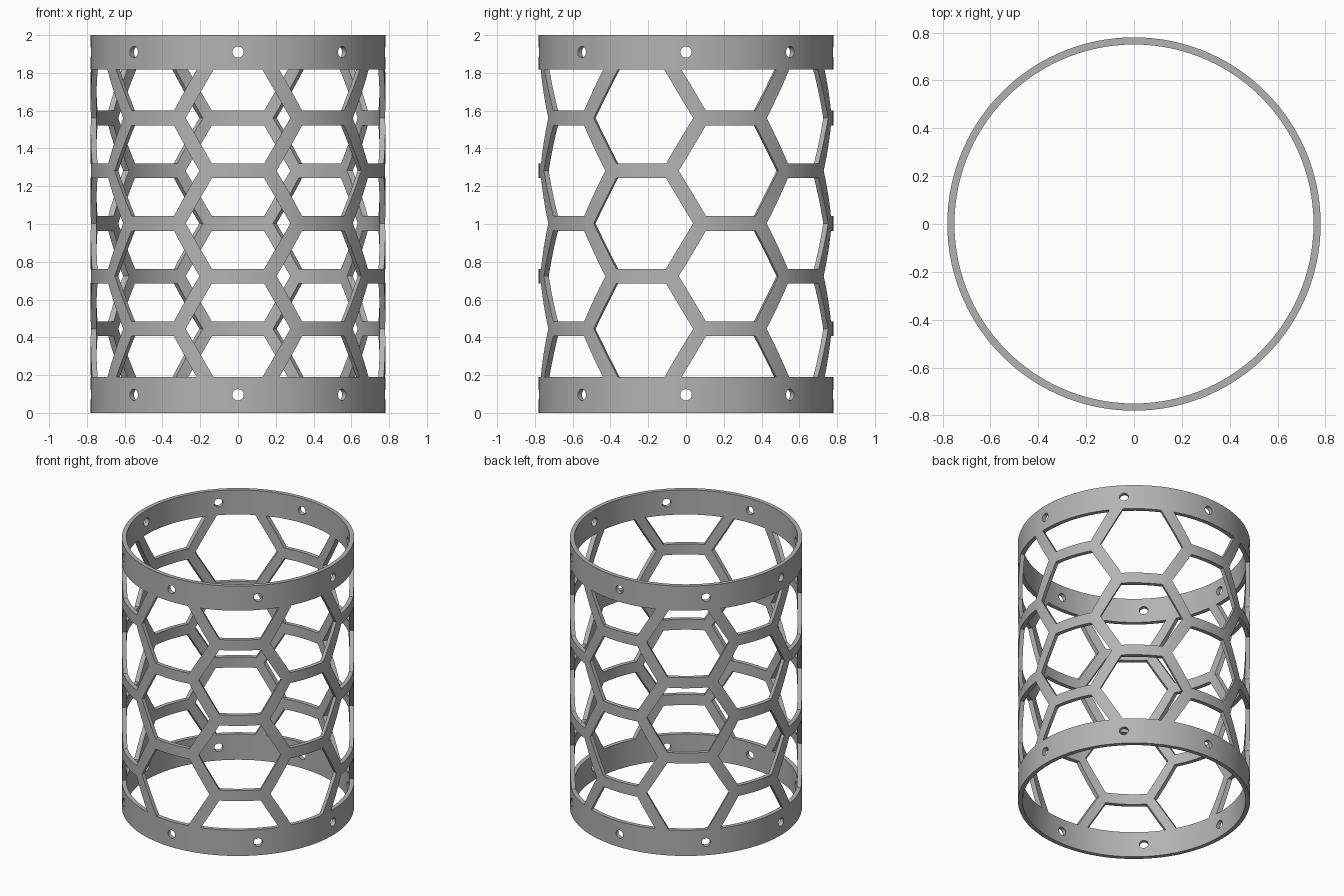
import bpy, bmesh, math

R_OUT, R_IN = 0.78, 0.75
Z_LOW, Z_HIGH, TOP = 0.19, 1.818, 2.0
MID, PITCH, BAR = 1.003, 0.558, 0.078
APOTHEM = (PITCH - BAR) / 2
HEX_R = APOTHEM / math.cos(math.pi / 6)

if "Cube" in bpy.data.objects:
    bpy.data.objects.remove(bpy.data.objects["Cube"])

grey = bpy.data.materials.new("plain grey")
grey.use_nodes = True
grey.diffuse_color = (0.45, 0.45, 0.45, 1)
grey.node_tree.nodes["Principled BSDF"].inputs["Base Color"].default_value = grey.diffuse_color


def make_object(name, bm):
    bmesh.ops.recalc_face_normals(bm, faces=bm.faces[:])
    mesh = bpy.data.meshes.new(name)
    bm.to_mesh(mesh)
    bm.free()
    mesh.materials.append(grey)
    obj = bpy.data.objects.new(name, mesh)
    bpy.context.collection.objects.link(obj)
    return obj


def tube(name, z0, z1, segments=120):
    """Thin-walled cylinder made by sweeping a rectangular section."""
    bm = bmesh.new()
    section = [(R_OUT, z0), (R_OUT, z1), (R_IN, z1), (R_IN, z0)]
    loops = []
    for i in range(segments):
        a = math.tau * i / segments
        loops.append([bm.verts.new((r * math.cos(a), r * math.sin(a), z)) for r, z in section])
    for i in range(segments):
        p, q = loops[i], loops[(i + 1) % segments]
        for j in range(4):
            k = (j + 1) % 4
            bm.faces.new((p[j], q[j], q[k], p[k]))
    return make_object(name, bm)


def add_prism(bm, angle, outline, d0=0.66, d1=0.9):
    """Radial prism with an outline given as (sideways, height)."""
    c, s = math.cos(angle), math.sin(angle)
    near, far = [[bm.verts.new((d * c - t * s, d * s + t * c, z)) for t, z in outline]
                 for d in (d0, d1)]
    bm.faces.new(near)
    bm.faces.new(far[::-1])
    n = len(outline)
    for i in range(n):
        j = (i + 1) % n
        bm.faces.new((near[i], near[j], far[j], far[i]))


def polygon(radius, sides, z):
    return [(radius * math.cos(math.tau * i / sides), z + radius * math.sin(math.tau * i / sides))
            for i in range(sides)]


def cut(obj, bm):
    cutter = make_object("cutter", bm)
    cutter.hide_render = True
    mod = obj.modifiers.new("cut", 'BOOLEAN')
    mod.operation, mod.solver, mod.object = 'DIFFERENCE', 'EXACT', cutter
    graph = bpy.context.evaluated_depsgraph_get()
    mesh = bpy.data.meshes.new_from_object(obj.evaluated_get(graph))
    obj.modifiers.clear()
    obj.data = mesh
    bpy.data.objects.remove(cutter)


def smooth(obj):
    bpy.ops.object.select_all(action='DESELECT')
    obj.select_set(True)
    bpy.context.view_layer.objects.active = obj
    bpy.ops.object.shade_smooth_by_angle(angle=math.radians(25))


# Honeycomb wall: ten columns of hexagons, every other one shifted half a pitch
lattice = tube("honeycomb_wall", Z_LOW, Z_HIGH)
bm = bmesh.new()
for col in range(10):
    rows = (-1, 0, 1) if col % 2 else (-1.5, -0.5, 0.5, 1.5)
    for row in rows:
        outline = polygon(HEX_R, 6, MID + row * PITCH)
        if abs(row) == 1:
            # End cells run along their slanted sides right up to the band
            outline = [(t - math.copysign(0.04 / math.sqrt(3), t), z + 0.04 * row)
                       if (z - MID - row * PITCH) * row > 0.1 else (t, z) for t, z in outline]
        add_prism(bm, math.radians(18 + 36 * col), outline)
cut(lattice, bm)
smooth(lattice)

# End bands, each with eight round screw holes
for name, z0, z1, hole_z in (("bottom_band", 0, Z_LOW, 0.096), ("top_band", Z_HIGH, TOP, 1.91)):
    band = tube(name, z0, z1)
    bm = bmesh.new()
    for i in range(8):
        add_prism(bm, math.tau * i / 8, polygon(0.03, 24, hole_z))
    cut(band, bm)
    smooth(band)
